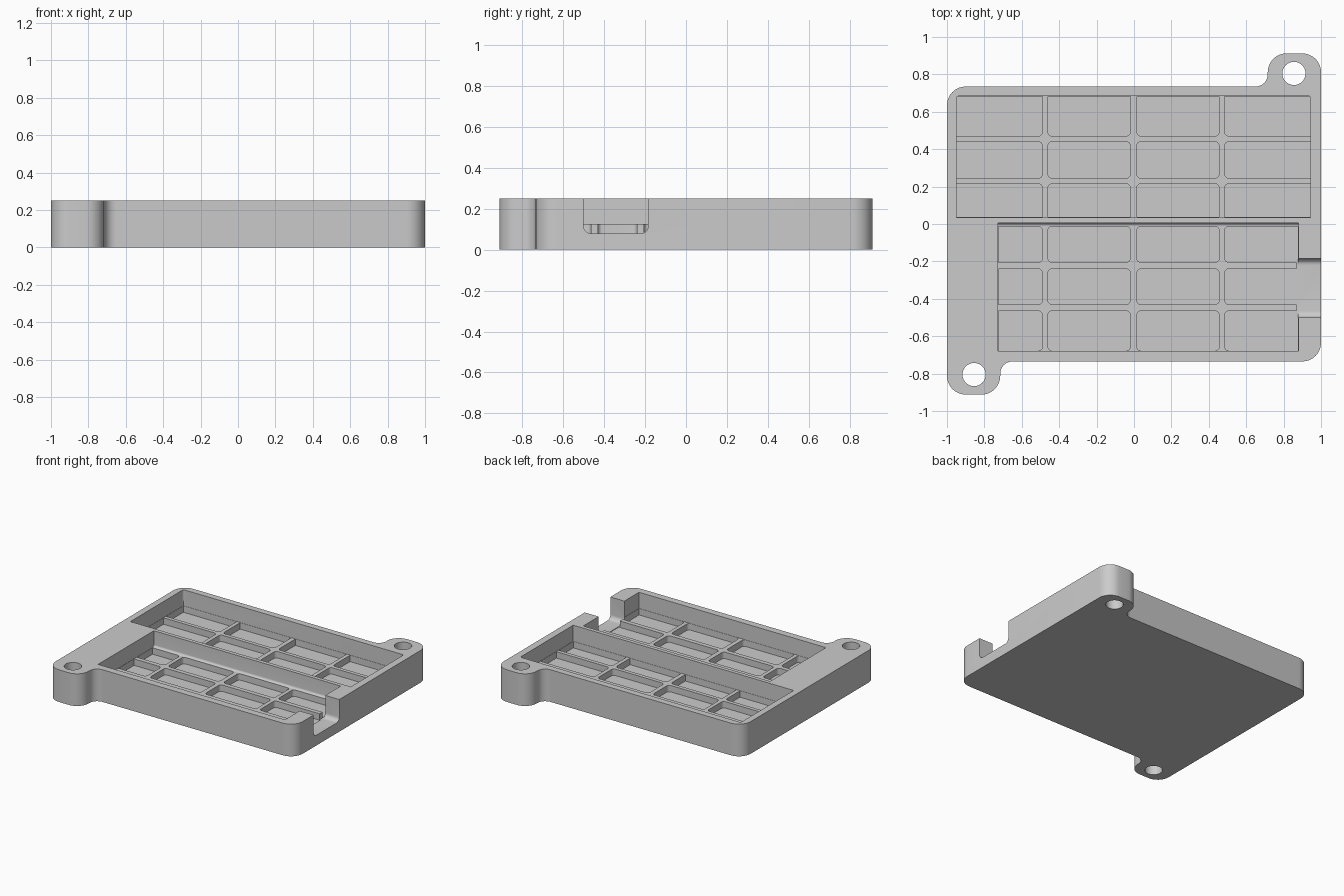
import bpy, bmesh, math
from mathutils import Vector

cube = bpy.data.objects.get("Cube")
if cube:
    bpy.data.objects.remove(cube, do_unlink=True)

HEIGHT, RIB_TOP, FLOOR, ABOVE = 0.25, 0.125, 0.075, 0.35


def rounded(corners, steps=8):
    """Turn (x, y, radius) corners into an outline with arcs."""
    out = []
    for i, (x, y, r) in enumerate(corners):
        p = Vector((x, y))
        if r == 0:
            out.append(p)
            continue
        a = (Vector(corners[i - 1][:2]) - p).normalized()
        b = (Vector(corners[(i + 1) % len(corners)][:2]) - p).normalized()
        centre = p + (a + b) * r          # all corners are square
        for k in range(steps + 1):
            t = k / steps * math.pi / 2
            out.append(centre - b * r * math.cos(t) - a * r * math.sin(t))
    return out


def prism(bm, outline, lo, hi, axis="z"):
    """Extrude an outline along z, or a (y, z) outline along x."""
    def place(p, w):
        return (p.x, p.y, w) if axis == "z" else (w, p.x, p.y)
    low = [bm.verts.new(place(p, lo)) for p in outline]
    top = [bm.verts.new(place(p, hi)) for p in outline]
    bm.faces.new(low[::-1])
    bm.faces.new(top)
    n = len(low)
    for i in range(n):
        j = (i + 1) % n
        bm.faces.new((low[i], low[j], top[j], top[i]))


def finish(bm, name):
    bmesh.ops.recalc_face_normals(bm, faces=bm.faces)
    mesh = bpy.data.meshes.new(name)
    bm.to_mesh(mesh)
    bm.free()
    obj = bpy.data.objects.new(name, mesh)
    bpy.context.collection.objects.link(obj)
    return obj


def cut(target, bm, name):
    """Subtract a cutter from the target and discard it."""
    cutter = finish(bm, name)
    cutter.hide_render = True
    mod = target.modifiers.new(name, "BOOLEAN")
    mod.operation, mod.solver, mod.object = "DIFFERENCE", "EXACT", cutter
    bpy.context.view_layer.update()
    graph = bpy.context.evaluated_depsgraph_get()
    mesh = bpy.data.meshes.new_from_object(target.evaluated_get(graph))
    target.modifiers.remove(mod)
    target.data = mesh
    bpy.data.objects.remove(cutter, do_unlink=True)


# Tray body with two diagonally opposite mounting tabs
half = [(1, -0.735, 0.1), (1, 0.912, 0.1), (0.715, 0.912, 0.1), (0.715, 0.735, 0.065)]
bm = bmesh.new()
prism(bm, rounded(half + [(-x, -y, r) for x, y, r in half]), 0, HEIGHT)
tray = finish(bm, "tray")

# Screw holes
bm = bmesh.new()
for s in (1, -1):
    ring = [Vector((s * 0.855 + 0.062 * math.cos(k * math.pi / 20),
                    s * 0.805 + 0.062 * math.sin(k * math.pi / 20))) for k in range(40)]
    prism(bm, ring, -0.1, ABOVE)
cut(tray, bm, "screw_holes")

# Two pockets, the front one with a filleted rear wall
bm = bmesh.new()
prism(bm, rounded([(-0.95, 0.035, 0), (0.945, 0.035, 0),
                   (0.945, 0.685, 0.015), (-0.95, 0.685, 0.015)]), RIB_TOP, ABOVE)
prism(bm, rounded([(-0.68, RIB_TOP, 0), (0.005, RIB_TOP, 0.018),
                   (0.005, ABOVE, 0), (-0.68, ABOVE, 0)]), -0.727, 0.88, "x")
cut(tray, bm, "pockets")

# Sunken cells that leave a grid of ribs in each pocket
bm = bmesh.new()
inner_x = [(-0.49, -0.46), (-0.02, 0.015), (0.455, 0.485)]
for left, right, front, back, ribs in (
        (-0.948, 0.943, 0.037, 0.683, [(0.215, 0.245), (0.44, 0.47)]),
        (-0.725, 0.878, -0.678, -0.013, [(-0.465, -0.43), (-0.24, -0.205)])):
    xs = [left] + [v for pair in inner_x for v in pair] + [right]
    ys = [front] + [v for pair in ribs for v in pair] + [back]
    for x0, x1 in zip(xs[::2], xs[1::2]):
        for y0, y1 in zip(ys[::2], ys[1::2]):
            def radius(x, y):
                outer = x in (left, right) or (front > 0 and y in (front, back))
                return 0.0 if outer else 0.022
            corners = [(x0, y0), (x1, y0), (x1, y1), (x0, y1)]
            prism(bm, rounded([(x, y, radius(x, y)) for x, y in corners], 5),
                  FLOOR, RIB_TOP + 0.04)
cut(tray, bm, "cells")

# Cable notch through the side wall
bm = bmesh.new()
prism(bm, rounded([(-0.5, 0.08, 0.035), (-0.185, 0.08, 0.035),
                   (-0.185, ABOVE, 0), (-0.5, ABOVE, 0)]), 0.87, 1.1, "x")
cut(tray, bm, "cable_notch")

# Single grey plastic
grey = bpy.data.materials.new("grey plastic")
grey.use_nodes = True
colour = (0.6, 0.6, 0.6, 1)
grey.diffuse_color = colour
grey.node_tree.nodes["Principled BSDF"].inputs["Base Color"].default_value = colour
tray.data.materials.clear()
tray.data.materials.append(grey)
for poly in tray.data.polygons:
    poly.material_index = 0

# Smooth arcs, sharp edges
bpy.ops.object.select_all(action="DESELECT")
tray.select_set(True)
bpy.context.view_layer.objects.active = tray
bpy.ops.object.shade_smooth_by_angle(angle=math.radians(30))
